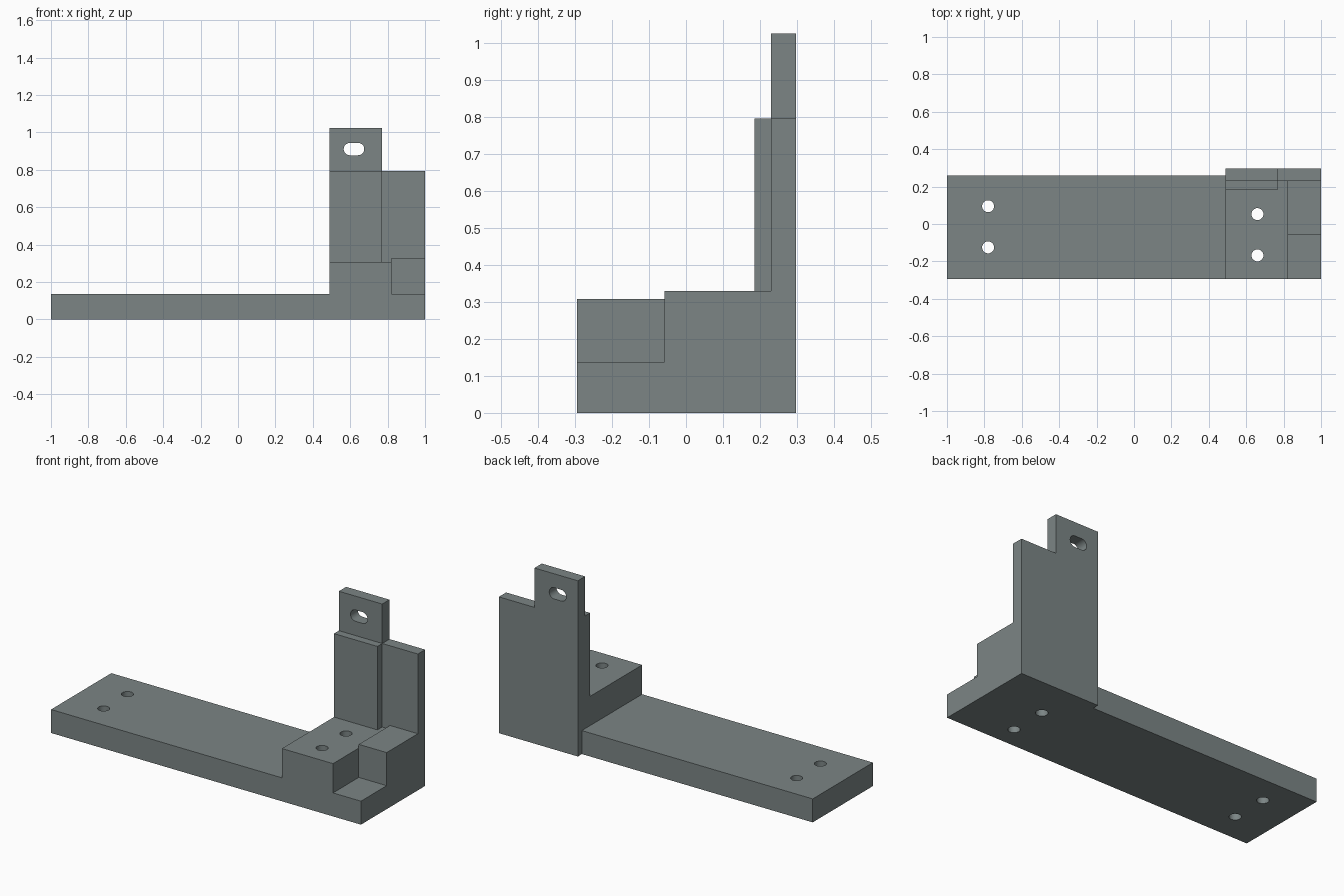
import bpy, bmesh, math

if "Cube" in bpy.data.objects:
    bpy.data.objects.remove(bpy.data.objects["Cube"])

grey = bpy.data.materials.new("slate_grey")
grey.diffuse_color = (0.2, 0.235, 0.235, 1)
grey.use_nodes = True
grey.node_tree.nodes["Principled BSDF"].inputs["Base Color"].default_value = grey.diffuse_color


def make_prism(name, pts, axis, lo, hi):
    """Extrude a 2D outline along axis 'y' (x, z points) or 'z' (x, y points)."""
    bm = bmesh.new()
    place = (lambda a, b: (a, lo, b)) if axis == 'y' else (lambda a, b: (a, b, lo))
    face = bm.faces.new([bm.verts.new(place(a, b)) for a, b in pts])
    ext = bmesh.ops.extrude_face_region(bm, geom=[face])
    shift = (0, hi - lo, 0) if axis == 'y' else (0, 0, hi - lo)
    bmesh.ops.translate(bm, vec=shift,
                        verts=[g for g in ext['geom'] if isinstance(g, bmesh.types.BMVert)])
    bmesh.ops.recalc_face_normals(bm, faces=bm.faces)
    me = bpy.data.meshes.new(name)
    bm.to_mesh(me)
    bm.free()
    me.materials.append(grey)
    ob = bpy.data.objects.new(name, me)
    bpy.context.collection.objects.link(ob)
    return ob


def make_box(name, x0, x1, y0, y1, z0, z1):
    return make_prism(name, [(x0, y0), (x1, y0), (x1, y1), (x0, y1)], 'z', z0, z1)


def slot_outline(cx, cy, half, r, n=16):
    """Rounded slot outline; half = 0 gives a circle."""
    pts = []
    for side in (1, -1):
        for i in range(n + (1 if half else 0)):
            a = -math.pi / 2 + math.pi * i / n + (0 if side > 0 else math.pi)
            pts.append((cx + side * half + r * math.cos(a), cy + r * math.sin(a)))
    return pts


def combine(target, other, op):
    mod = target.modifiers.new(op, 'BOOLEAN')
    mod.operation, mod.solver, mod.object = op, 'EXACT', other
    bpy.context.view_layer.objects.active = target
    bpy.ops.object.modifier_apply(modifier=mod.name)
    bpy.data.objects.remove(other)


FRONT, BACK = -0.295, 0.297

# long base plate
bracket = make_box("bracket", -1, 1, FRONT, 0.26, 0, 0.137)

# stepped back wall with the raised tab
wall = make_prism("back_wall", [(0.49, 0), (1, 0), (1, 0.795), (0.77, 0.795),
                                (0.77, 1.025), (0.49, 1.025)], 'y', 0.23, BACK)
# mounting block, corner step and upright rib
block = make_box("mounting_block", 0.49, 0.82, FRONT, 0.25, 0, 0.308)
step = make_box("corner_step", 0.82, 1, -0.058, 0.25, 0, 0.33)
rib = make_box("upright_rib", 0.49, 0.77, 0.185, 0.25, 0.2, 0.795)
for part in (wall, block, step, rib):
    combine(bracket, part, 'UNION')

# screw holes through the plate and the block
for x, y in ((-0.78, 0.095), (-0.78, -0.125), (0.66, 0.053), (0.66, -0.168)):
    hole = make_prism("hole_cutter", slot_outline(x, y, 0, 0.032), 'z', -0.1, 0.5)
    combine(bracket, hole, 'DIFFERENCE')

# slot through the tab
slot = make_prism("slot_cutter", slot_outline(0.62, 0.911, 0.022, 0.033), 'y', 0.1, 0.4)
combine(bracket, slot, 'DIFFERENCE')

# flat faces with smooth hole walls
bpy.ops.object.select_all(action='DESELECT')
bracket.select_set(True)
bpy.context.view_layer.objects.active = bracket
bpy.ops.object.shade_smooth_by_angle(angle=math.radians(30))
